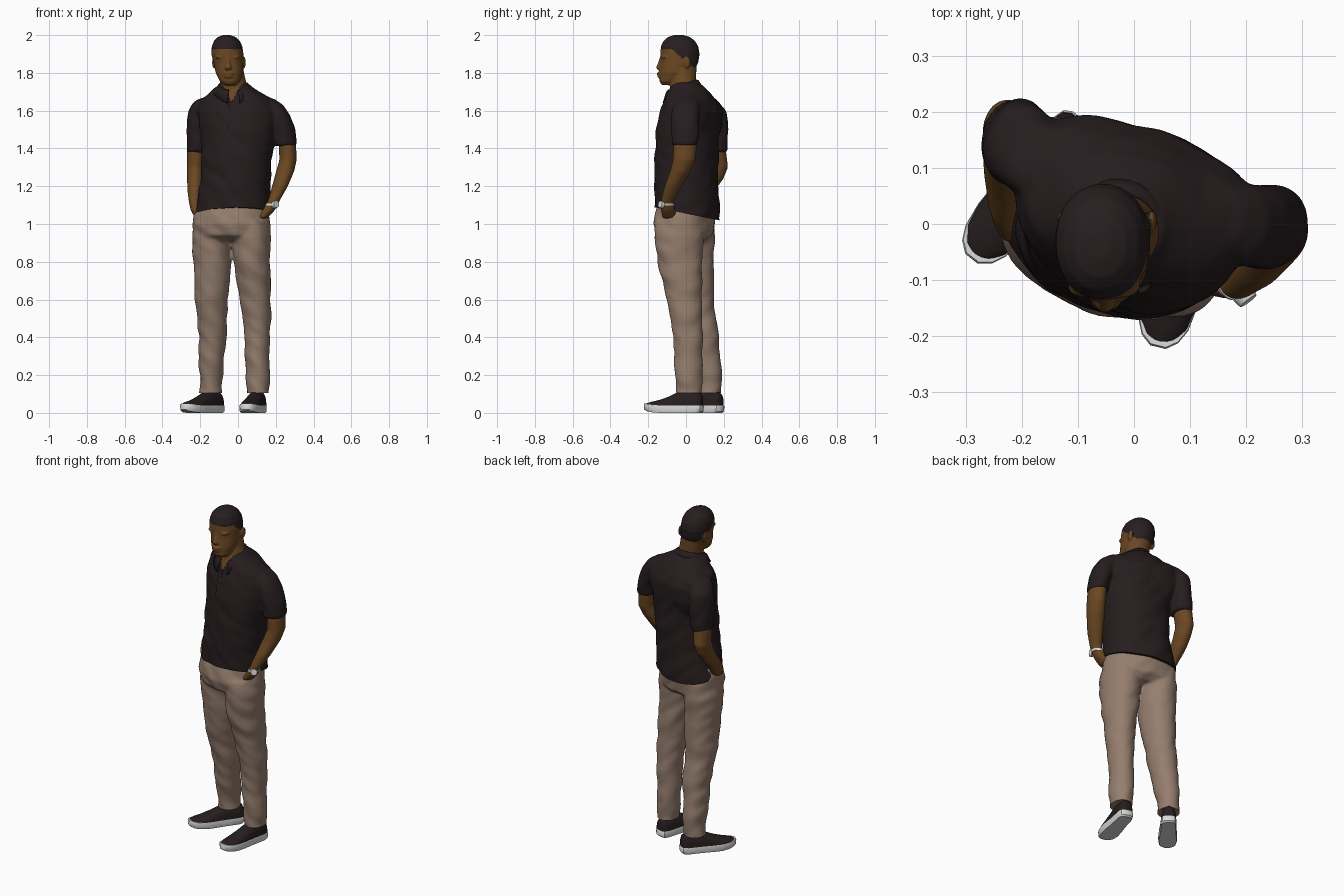
import bpy, bmesh, math
from mathutils import Vector, noise


def material(name, rgb):
    m = bpy.data.materials.new(name)
    m.diffuse_color = (*rgb, 1)
    return m


DARK = material("dark cloth", (0.019, 0.012, 0.013))
SKIN = material("brown skin", (0.145, 0.062, 0.016))
TAN = material("tan cloth", (0.30, 0.208, 0.155))
WHITE = material("white rubber", (0.70, 0.70, 0.69))
HAIR = material("dark hair", (0.020, 0.013, 0.014))


def loft(bm, rings, close=True):
    """Skin a list of equal-length point rings, capping both ends."""
    vs = [[bm.verts.new(p) for p in r] for r in rings]
    n = len(vs[0])
    for a, b in zip(vs, vs[1:]):
        for i in range(n if close else n - 1):
            j = (i + 1) % n
            bm.faces.new((a[i], a[j], b[j], b[i]))
    if close:
        bm.faces.new(vs[0])
        bm.faces.new(vs[-1])


def stack(bm, sections, yaw=0.0, n=32, power=1.0):
    """Loft through horizontal ovals given as (z, cx, cy, rx, ry)."""
    c, s = math.cos(yaw), math.sin(yaw)
    rings = []
    for z, cx, cy, rx, ry in sections:
        ring = []
        for i in range(n):
            t = math.tau * i / n
            u, v = math.cos(t), math.sin(t)
            u = rx * math.copysign(abs(u) ** power, u)
            v = ry * math.copysign(abs(v) ** power, v)
            ring.append((cx + u * c - v * s, cy + u * s + v * c, z))
        rings.append(ring)
    loft(bm, rings)


def ball(bm, loc, size):
    r = bmesh.ops.create_uvsphere(bm, u_segments=20, v_segments=12, radius=1)
    for v in r["verts"]:
        v.co = Vector([v.co[k] * size[k] + loc[k] for k in range(3)])


def finish(bm, name, mats, angle=50):
    bmesh.ops.recalc_face_normals(bm, faces=bm.faces)
    me = bpy.data.meshes.new(name)
    bm.to_mesh(me)
    bm.free()
    for m in mats:
        me.materials.append(m)
    ob = bpy.data.objects.new(name, me)
    bpy.context.collection.objects.link(ob)
    bpy.context.view_layer.objects.active = ob
    for o in bpy.context.selected_objects:
        o.select_set(False)
    ob.select_set(True)
    bpy.ops.object.shade_smooth_by_angle(angle=math.radians(angle))
    return ob


def fused(bm, name, mats, voxel, smooth, folds=0.0, cuts=(), rule=None):
    """Fuse overlapping solids to one skin, add cloth folds, trim, and colour."""
    ob = finish(bm, name, mats)
    m = ob.modifiers.new("fuse", "REMESH")
    m.mode, m.voxel_size = "VOXEL", voxel
    m = ob.modifiers.new("soften", "SMOOTH")
    m.iterations, m.factor = smooth, 0.5
    ev = ob.evaluated_get(bpy.context.evaluated_depsgraph_get())
    bm = bmesh.new()
    bm.from_mesh(ev.to_mesh())
    bpy.data.objects.remove(ob)
    bm.normal_update()
    for v in bm.verts:
        p = v.co
        v.co = p + v.normal * folds * noise.noise((p.x * 9, p.y * 9, p.z * 14 + p.x * 10))
    for co, no in cuts:
        g = bm.verts[:] + bm.edges[:] + bm.faces[:]
        r = bmesh.ops.bisect_plane(bm, geom=g, plane_co=co, plane_no=no, clear_inner=True)
        bmesh.ops.holes_fill(bm, edges=[e for e in r["geom_cut"] if isinstance(e, bmesh.types.BMEdge)])
    for f in bm.faces:
        f.material_index = rule(f.calc_center_median()) if rule else 0
    return finish(bm, name, mats)


YAW = math.radians(-17)

# Polo shirt: torso, shoulder yoke and two short sleeves, skin showing in the open neck
bm = bmesh.new()
stack(bm, [(0.96, -.033, .01, .203, .16), (1.06, -.03, .008, .203, .163), (1.2, -.015, .002, .187, .166),
           (1.35, -.005, .002, .187, .163), (1.5, 0, .010, .203, .160), (1.6, -.005, .022, .212, .147),
           (1.66, -.012, .022, .188, .127), (1.70, -.018, .016, .135, .108), (1.73, -.02, .005, .09, .085),
           (1.75, -.022, -.005, .07, .07)], YAW, power=.93)
stack(bm, [(1.40, 0, .05, .16, .09), (1.52, 0, .066, .205, .102), (1.6, 0, .07, .22, .102),
           (1.65, -.003, .062, .205, .084), (1.685, -.01, .05, .15, .062), (1.72, -.016, .03, .09, .05)],
      YAW, power=.8)
stack(bm, [(1.38, -.217, .15, .056, .069), (1.5, -.214, .149, .060, .076), (1.6, -.200, .14, .063, .078),
           (1.65, -.175, .115, .052, .062), (1.675, -.15, .09, .03, .04)], YAW)
stack(bm, [(1.415, .257, -.008, .052, .070), (1.5, .244, -.006, .058, .074), (1.58, .215, -.004, .064, .074),
           (1.63, .185, .002, .056, .066), (1.66, .15, .01, .04, .05)], YAW)
fused(bm, "polo_shirt", [DARK, SKIN], .009, 6, .008, [((0, -.15, 1.085), (0, .2, 1))],
      lambda c: int(c.y < -.03 and c.z > 1.65 and abs(c.x + .033) < (c.z - 1.65) * .55))

# Shirt collar: a tilted folded band, open at the front
bm = bmesh.new()
rings = []
for k, (rx, ry, drop) in enumerate([(.074, .076, 0), (.084, .088, .008), (.105, .108, .045)]):
    ring = []
    for i in range(33):
        t = math.radians(-90 + 19 + 322 * i / 32)
        y = -.022 + ry * math.sin(t)
        tip = .022 * max(0, -math.sin(t)) ** 6 if k == 2 else 0
        ring.append((-.024 + rx * math.cos(t), y, 1.738 + .36 * (y + .02) - drop - tip))
    rings.append(ring)
loft(bm, rings, close=False)
col = finish(bm, "shirt_collar", [DARK])
col.modifiers.new("thickness", "SOLIDIFY").thickness = .007

# Button placket down the chest
bm = bmesh.new()
loft(bm, [[(-.05, y, z), (-.026, y, z), (-.026, y + .03, z), (-.05, y + .03, z)]
          for z, y in ((1.65, -.113), (1.6, -.123), (1.5, -.149))])
finish(bm, "shirt_placket", [DARK])

# Trousers: hips and two legs
bm = bmesh.new()
stack(bm, [(1.11, -.033, .008, .190, .150), (1.05, -.035, .0, .203, .155), (1.0, -.037, -.008, .212, .157),
           (.94, -.036, -.004, .208, .146), (.91, -.035, 0, .15, .10)], YAW)
stack(bm, [(1.02, -.14, .025, .09, .12), (.93, -.138, .028, .106, .125), (.8, -.136, .03, .100, .116),
           (.6, -.140, .047, .085, .099), (.5, -.137, .068, .079, .092), (.4, -.135, .088, .075, .086),
           (.25, -.140, .11, .066, .076), (.12, -.145, .124, .056, .063), (.05, -.145, .124, .056, .063)])
stack(bm, [(1.02, .07, -.035, .09, .125), (.93, .071, -.035, .104, .13), (.8, .074, -.032, .098, .118),
           (.6, .092, -.008, .083, .094), (.5, .097, .003, .075, .085), (.4, .102, .012, .069, .079),
           (.25, .104, .015, .064, .074), (.12, .106, .016, .059, .069), (.05, .106, .016, .059, .069)])
fused(bm, "trousers", [TAN], .009, 4, .008, [((0, 0, .105), (0, 0, 1))])

# Bare arms, reaching into the pockets
for name, secs in {
    "right_arm": [(1.48, -.215, .148, .045, .052), (1.38, -.222, .155, .048, .058), (1.3, -.226, .163, .044, .060),
                  (1.24, -.227, .138, .043, .060), (1.18, -.23, .098, .038, .058), (1.12, -.231, .045, .03, .048),
                  (1.07, -.218, .015, .032, .05), (1.03, -.195, .0, .03, .04)],
    "left_arm": [(1.5, .245, -.003, .043, .05), (1.41, .262, -.005, .046, .062), (1.34, .265, -.010, .046, .06),
                 (1.28, .25, -.03, .048, .054), (1.2, .222, -.068, .042, .046), (1.12, .188, -.100, .031, .034),
                 (1.07, .160, -.095, .033, .038), (1.03, .125, -.085, .03, .04)]}.items():
    bm = bmesh.new()
    stack(bm, secs, n=24)
    fused(bm, name, [SKIN], .007, 4)

# Wristwatch: strap band and round face
bm = bmesh.new()
stack(bm, [(1.098, .179, -.099, .034, .037), (1.109, .183, -.099, .034, .037)], n=24)
finish(bm, "watch_strap", [WHITE])
bm = bmesh.new()
bmesh.ops.create_cone(bm, cap_ends=True, segments=20, radius1=.021, radius2=.018, depth=.016)
rot = Vector((.6, -.8, .15)).to_track_quat("Z", "Y")
for v in bm.verts:
    v.co = rot @ v.co + Vector((.199, -.131, 1.103))
finish(bm, "watch_face", [WHITE], 30)

# Head: skull, jaw, neck, nose, lips, brow and ears; hair coloured by a sloping hairline
bm = bmesh.new()
stack(bm, [(1.735, -.043, -.098, .03, .03), (1.755, -.044, -.088, .052, .052), (1.80, -.046, -.055, .072, .087),
           (1.85, -.050, -.036, .079, .100), (1.90, -.056, -.032, .085, .104), (1.94, -.058, -.034, .081, .099),
           (1.97, -.059, -.036, .068, .083), (1.99, -.06, -.037, .047, .058), (2.0, -.06, -.038, .02, .025)],
      power=.95)
stack(bm, [(1.6, -.015, -.01, .085, .07), (1.72, -.02, -.016, .072, .070), (1.78, -.032, -.012, .068, .066),
           (1.86, -.045, -.01, .066, .066)])
stack(bm, [(1.89, -.053, -.124, .009, .012), (1.85, -.052, -.132, .012, .018), (1.828, -.052, -.139, .02, .021),
           (1.815, -.052, -.130, .017, .018)], n=16)
ball(bm, (-.05, -.137, 1.797), (.028, .019, .009))
ball(bm, (-.05, -.133, 1.781), (.026, .020, .010))
ball(bm, (-.046, -.118, 1.757), (.028, .022, .018))
for s in (-1, 1):
    ball(bm, (-.054 + s * .034, -.110, 1.884), (.032, .022, .010))
    ball(bm, (-.048 + s * .079, .005, 1.855), (.010, .020, .032))
fused(bm, "head", [SKIN, HAIR], .005, 4,
      rule=lambda c: int(c.z > 1.925 - .095 * min(1, max(0, (c.y + .075) / .11))
                         and (abs(c.x + .050) < .080 or c.z > 1.885)))

# Slip-on shoes: rubber sole and cloth upper, swept from heel to toe
PLAN = [(0, .020, .085), (.008, .034, .105), (.03, .041, .118), (.09, .043, .122), (.13, .045, .112),
        (.18, .050, .088), (.23, .051, .070), (.275, .045, .060), (.3, .033, .053), (.315, .014, .046)]
for side, heel, toe in (("right", (-.094, .187), (-.291, -.064)), ("left", (.118, .088), (.042, -.222))):
    h = Vector((*heel, 0))
    d = (Vector((*toe, 0)) - h).normalized()
    w = Vector((-d.y, d.x, 0))
    up, sole = bmesh.new(), bmesh.new()
    rings = []
    for s, hw, ht in PLAN:
        s = .158 + (s - .158) * .985
        rings.append([h + d * s + w * hw * math.cos(t) + Vector((0, 0, .03 + (ht - .03) * math.sin(t) ** .7))
                      for t in [math.pi * i / 16 for i in range(16)] + [math.pi - 1e-6]])
    loft(up, rings)
    finish(up, side + "_shoe_upper", [DARK], 60)
    rim = [(s, hw) for s, hw, _ in PLAN] + [(s, -hw) for s, hw, _ in reversed(PLAN)]
    loft(sole, [[h + d * (.158 + (s - .158) * k) + w * v * k
                 + Vector((0, 0, z + .012 * max(0, (s - .22) / .1) ** 2)) for s, v in rim]
                for z, k in ((0, .94), (.008, 1.0), (.035, 1.01), (.04, .99))])
    finish(sole, side + "_shoe_sole", [WHITE], 40)
